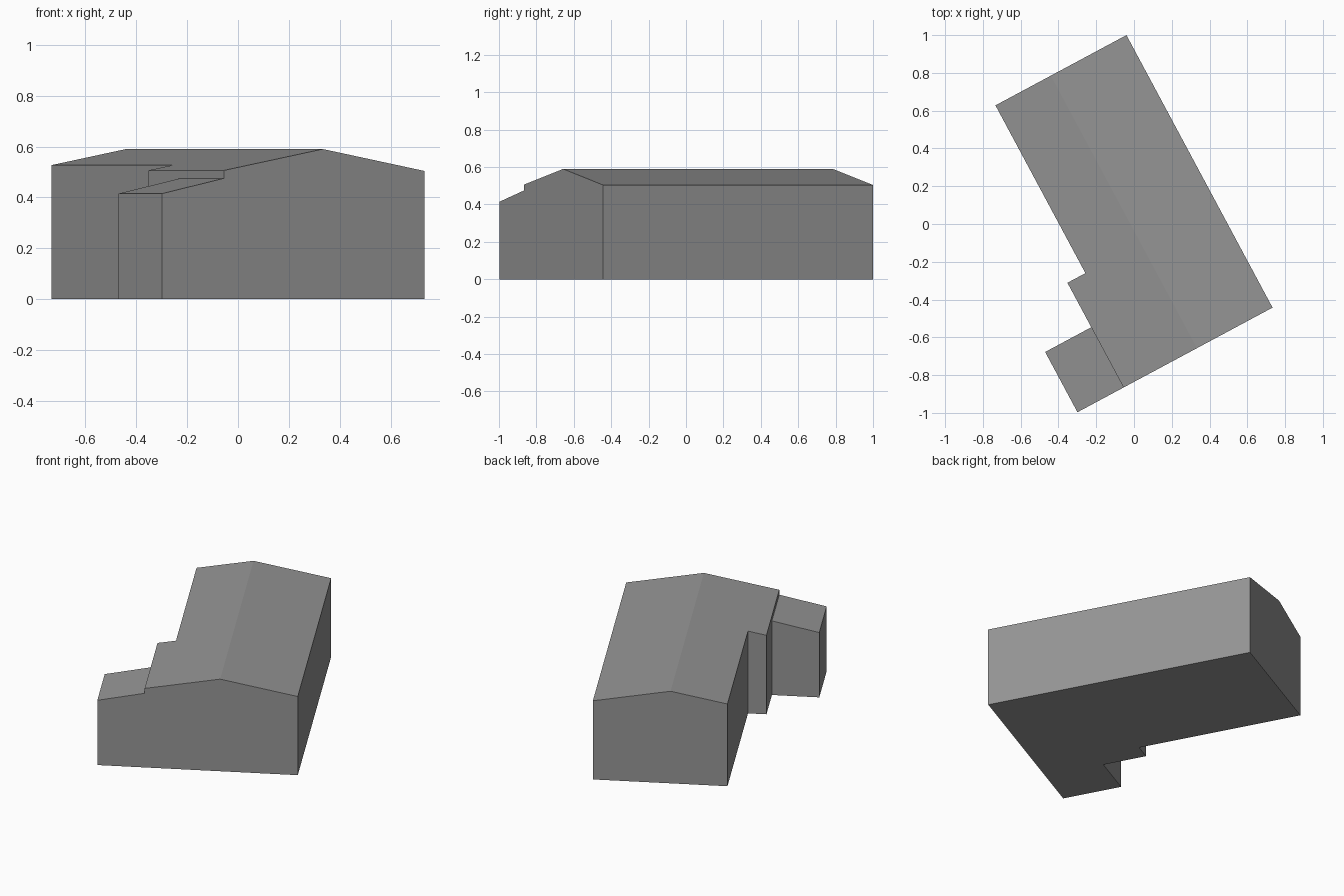
import bpy, bmesh, math
from mathutils import Matrix

cube = bpy.data.objects.get("Cube")
if cube:
    bpy.data.objects.remove(cube)

# One plain grey for walls and roof
grey = bpy.data.materials.new("plain grey")
grey.use_nodes = True
colour = (0.3, 0.3, 0.3, 1)
grey.diffuse_color = colour
grey.node_tree.nodes["Principled BSDF"].inputs["Base Color"].default_value = colour

# Building frame: local x runs across the ridge, local y along it to the front
PLACE = Matrix.Translation((-0.04, 1.0, 0)) @ Matrix.Rotation(math.radians(-151.8), 4, "Z")
FRONT = 1.637
WALL = 0.895
RIDGE = 0.454


def building(name, footprint, roof, ridge=None):
    """Raise a footprint to walls, then shape its top with a height rule."""
    bm = bmesh.new()
    base = bm.faces.new([bm.verts.new((x, y, 0)) for x, y in footprint])
    top = bmesh.ops.extrude_face_region(bm, geom=[base], use_keep_orig=True)["geom"]
    for v in top:
        if isinstance(v, bmesh.types.BMVert):
            v.co.z = 1
    if ridge is not None:
        bmesh.ops.bisect_plane(bm, geom=bm.verts[:] + bm.edges[:] + bm.faces[:],
                               plane_co=(ridge, 0, 0), plane_no=(1, 0, 0))
    for v in bm.verts:
        if v.co.z > 0.5:
            v.co.z = roof(v.co.x)
    bmesh.ops.recalc_face_normals(bm, faces=bm.faces)
    bm.transform(PLACE)
    mesh = bpy.data.meshes.new(name)
    bm.to_mesh(mesh)
    bm.free()
    mesh.materials.append(grey)
    obj = bpy.data.objects.new(name, mesh)
    bpy.context.collection.objects.link(obj)


# Gabled main house with a shallow side step
building("main_house",
         [(0, 0), (0, FRONT), (WALL, FRONT), (WALL, 1.008), (0.787, 1.008), (0.787, 0)],
         lambda x: 0.59 - 0.19 * abs(x - RIDGE), RIDGE)

# Lower lean-to on the front corner
building("side_annex",
         [(WALL, 1.275), (WALL, FRONT), (1.172, FRONT), (1.172, 1.275)],
         lambda x: 0.475 - 0.217 * (x - WALL))
